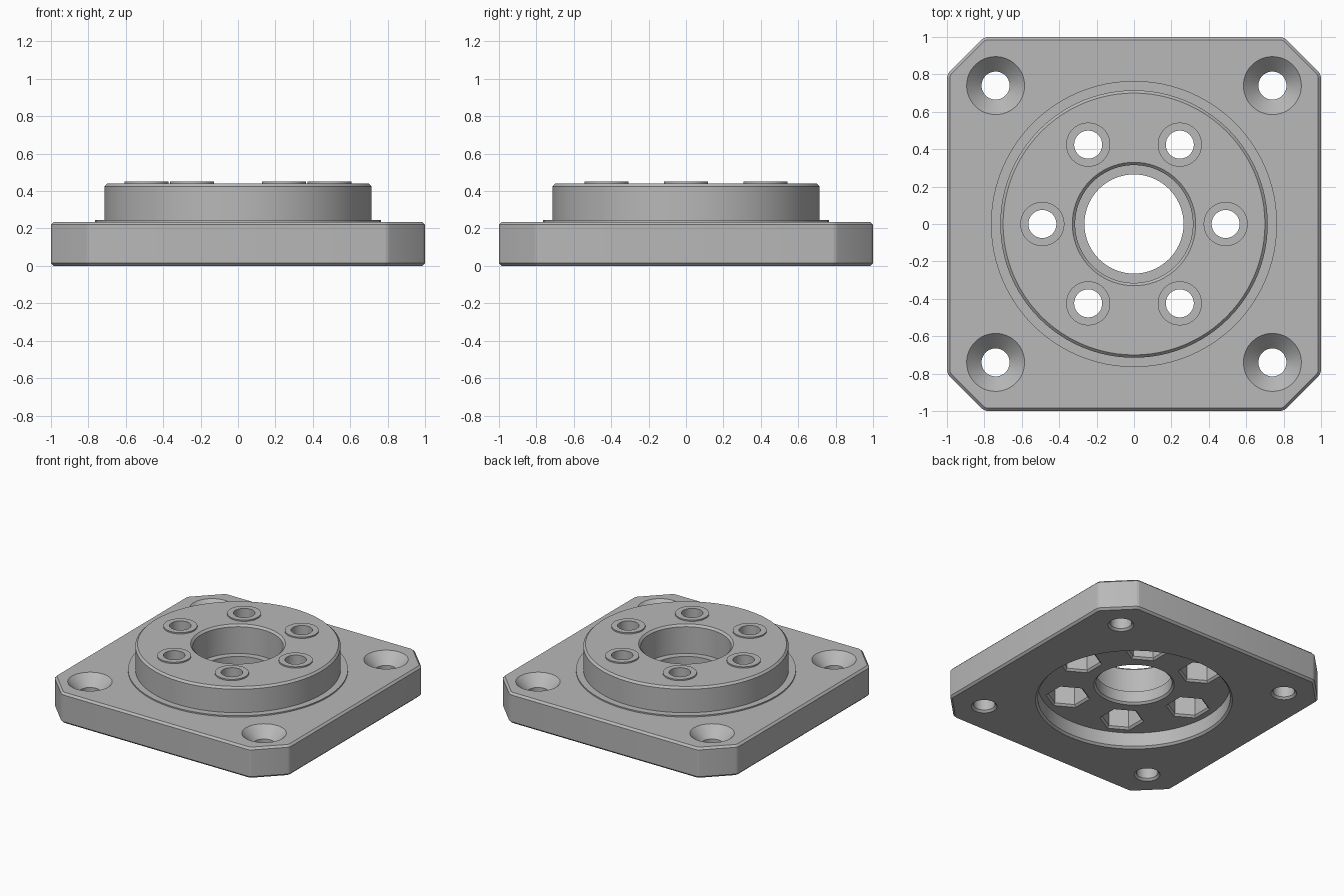
import bpy, bmesh
from math import cos, sin, pi, radians

cube = bpy.data.objects.get("Cube")
if cube:
    bpy.data.objects.remove(cube, do_unlink=True)

SIZE, CORNER = 1.0, 0.8      # half width, start of the clipped corner
PLATE, TOP = 0.235, 0.44     # plate height, boss height
BEV = 0.015                  # common chamfer

metal = bpy.data.materials.new("grey metal")
metal.use_nodes = True
GREY = (0.48, 0.48, 0.48, 1)
metal.diffuse_color = GREY
metal.node_tree.nodes["Principled BSDF"].inputs["Base Color"].default_value = GREY


def add_object(name, bm):
    bmesh.ops.recalc_face_normals(bm, faces=bm.faces)
    mesh = bpy.data.meshes.new(name)
    bm.to_mesh(mesh)
    bm.free()
    mesh.materials.append(metal)
    obj = bpy.data.objects.new(name, mesh)
    bpy.context.collection.objects.link(obj)
    return obj


def lathe(name, profile, sides, x=0, y=0, turn=0):
    """Closed solid of revolution from (radius, height) points."""
    bm = bmesh.new()
    rings = []
    for r, z in profile:
        angles = [turn + 2 * pi * i / sides for i in range(sides)]
        rings.append([bm.verts.new((x + r * cos(a), y + r * sin(a), z)) for a in angles])
    for low, high in zip(rings, rings[1:]):
        for i in range(sides):
            j = (i + 1) % sides
            bm.faces.new((low[i], low[j], high[j], high[i]))
    bm.faces.new(rings[0][::-1])
    bm.faces.new(rings[-1])
    return add_object(name, bm)


def combine(body, tool, operation):
    """Apply a boolean with the tool, then discard the tool."""
    mod = body.modifiers.new(tool.name, 'BOOLEAN')
    mod.operation, mod.object, mod.solver = operation, tool, 'EXACT'
    graph = bpy.context.evaluated_depsgraph_get()
    result = bpy.data.meshes.new_from_object(body.evaluated_get(graph))
    body.modifiers.remove(mod)
    old = body.data
    body.data = result
    bpy.data.meshes.remove(old)
    bpy.data.meshes.remove(tool.data)


# Square plate with clipped corners and chamfered rims
bm = bmesh.new()
outline = []
for k in range(4):
    c, s = round(cos(k * pi / 2)), round(sin(k * pi / 2))
    for px, py in ((SIZE, CORNER), (CORNER, SIZE)):
        outline.append(bm.verts.new((c * px - s * py, s * px + c * py, 0)))
base = bm.faces.new(outline)
up = bmesh.ops.extrude_face_region(bm, geom=[base])["geom"]
for v in up:
    if isinstance(v, bmesh.types.BMVert):
        v.co.z = PLATE
bmesh.ops.recalc_face_normals(bm, faces=bm.faces)
upright = [e for e in bm.edges if abs(e.verts[0].co.z - e.verts[1].co.z) > 0.1]
bmesh.ops.bevel(bm, geom=upright, offset=0.02, segments=3, profile=0.5, affect='EDGES')
rims = [e for e in bm.edges if abs(e.verts[0].co.z - e.verts[1].co.z) < 0.001]
bmesh.ops.bevel(bm, geom=rims, offset=BEV, segments=1, affect='EDGES')
flange = add_object("flange_plate", bm)

# Round boss with a thin step at its foot
boss = lathe("boss", [(0.765, 0.15), (0.765, 0.245), (0.715, 0.245),
                      (0.715, TOP - BEV), (0.70, TOP)], 96)
combine(flange, boss, 'UNION')

# Bolt circle: raised pads, through holes and hexagonal nut pockets
bolts = [(0.49 * cos(k * pi / 3), 0.49 * sin(k * pi / 3)) for k in range(6)]
for x, y in bolts:
    combine(flange, lathe("pad", [(0.118, 0.4), (0.118, 0.45)], 40, x, y), 'UNION')

# Round recess in the underside
combine(flange, lathe("recess", [(0.70, -BEV), (0.67, BEV), (0.67, 0.12)], 96), 'DIFFERENCE')

# Stepped centre bore with chamfered ends
bore = [(0.295, 0.105), (0.265, 0.135), (0.265, 0.22), (0.315, 0.22),
        (0.315, TOP - BEV), (0.345, TOP + BEV)]
combine(flange, lathe("bore", bore, 72), 'DIFFERENCE')

for x, y in bolts:
    nut = [(0.17, 0.105), (0.14, 0.135), (0.14, 0.3)]
    combine(flange, lathe("nut_pocket", nut, 6, x, y, pi / 6), 'DIFFERENCE')
    combine(flange, lathe("bolt_hole", [(0.075, 0.25), (0.075, 0.5)], 40, x, y), 'DIFFERENCE')

# Countersunk holes in the corners
sink = [(0.105, -BEV), (0.075, BEV), (0.075, PLATE - 0.08), (0.175, PLATE + 0.02)]
for x in (-0.74, 0.74):
    for y in (-0.74, 0.74):
        combine(flange, lathe("corner_hole", sink, 48, x, y), 'DIFFERENCE')

# Single material and smooth round walls
flange.data.materials.clear()
flange.data.materials.append(metal)
for p in flange.data.polygons:
    p.material_index = 0
bpy.ops.object.select_all(action='DESELECT')
flange.select_set(True)
bpy.context.view_layer.objects.active = flange
bpy.ops.object.shade_smooth_by_angle(angle=radians(12))
